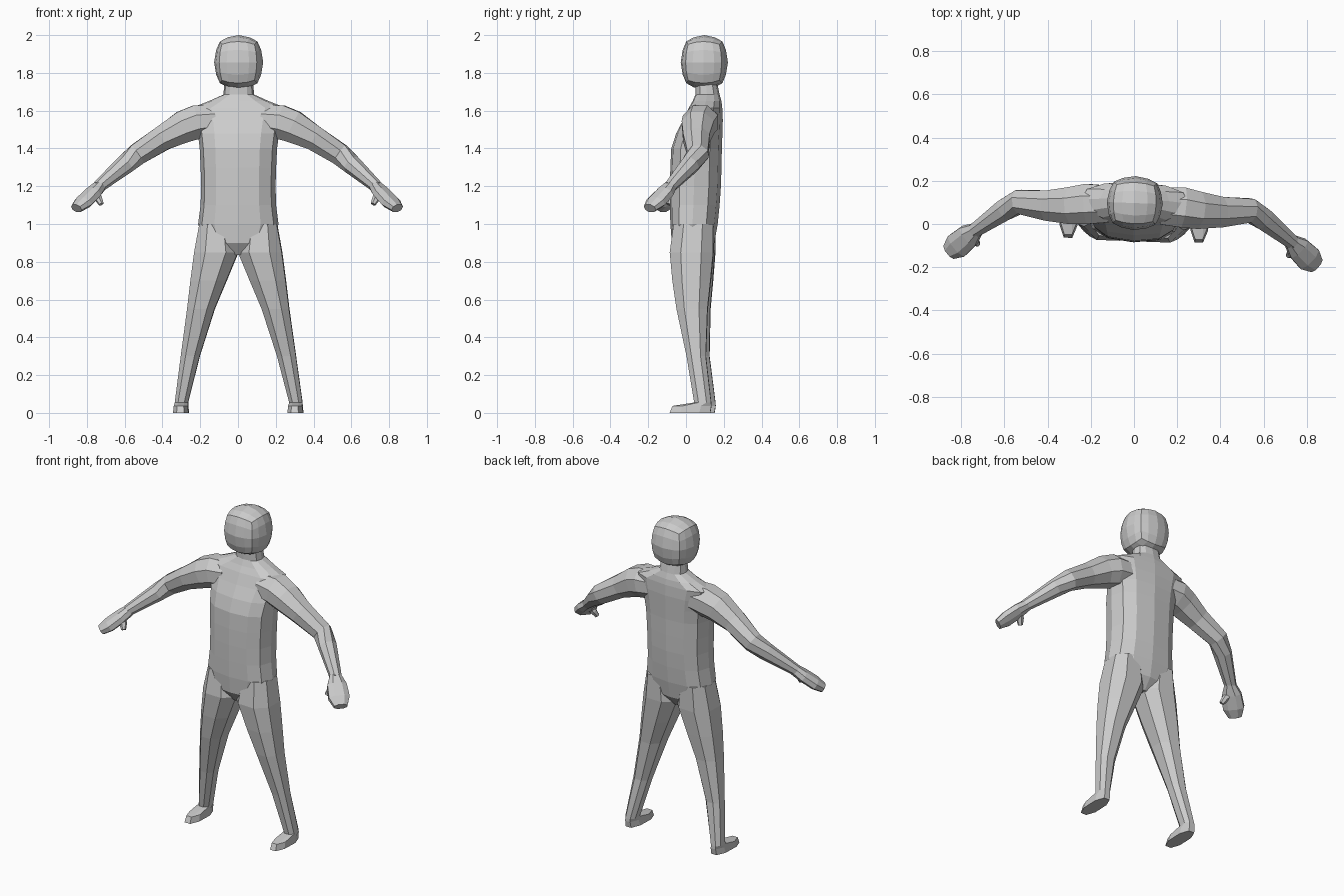
import bpy, bmesh, math
from mathutils import Vector, Matrix

if "Cube" in bpy.data.objects:
    bpy.data.objects.remove(bpy.data.objects["Cube"])

grey = bpy.data.materials.new("plain_grey")
grey.diffuse_color = (0.6, 0.6, 0.6, 1)
grey.use_nodes = True
grey.node_tree.nodes["Principled BSDF"].inputs["Base Color"].default_value = grey.diffuse_color
TURN = Matrix.Rotation(-0.037, 4, 'Z')  # whole figure is turned slightly


def finish(name, bm, mirrored=False):
    """Turn a bmesh into a flat shaded object."""
    if mirrored:
        bmesh.ops.scale(bm, vec=(-1, 1, 1), verts=bm.verts)
    bm.transform(TURN)
    bmesh.ops.recalc_face_normals(bm, faces=bm.faces)
    mesh = bpy.data.meshes.new(name)
    bm.to_mesh(mesh)
    bm.free()
    mesh.materials.append(grey)
    obj = bpy.data.objects.new(name, mesh)
    bpy.context.collection.objects.link(obj)


def loft(name, sections, sides, power=1.0, mirrored=False, half_step=False):
    """Skin rings given as (centre, half axis u, half axis v)."""
    bm = bmesh.new()
    rings = []
    off = math.pi / sides if half_step else 0
    grow = 1 / math.cos(off) ** power
    for c, u, v in sections:
        ring = []
        for i in range(sides):
            a = 2 * math.pi * i / sides + off
            ca = math.copysign(abs(math.cos(a)) ** power, math.cos(a)) * grow
            sa = math.copysign(abs(math.sin(a)) ** power, math.sin(a)) * grow
            ring.append(bm.verts.new(c + u * ca + v * sa))
        rings.append(ring)
    for a, b in zip(rings, rings[1:]):
        for i in range(sides):
            j = (i + 1) % sides
            bm.faces.new((a[i], a[j], b[j], b[i]))
    bm.faces.new(rings[0])
    bm.faces.new(rings[-1])
    finish(name, bm, mirrored)


def level(z, x0, x1, y0, y1):
    """Horizontal ring filling a rectangle."""
    return (Vector(((x0 + x1) / 2, (y0 + y1) / 2, z)),
            Vector(((x1 - x0) / 2, 0, 0)), Vector((0, (y1 - y0) / 2, 0)))


def along(path):
    """Rings square to a path of (x, y, z, half width, half height)."""
    pts = [Vector(p[:3]) for p in path]
    out = []
    for i, p in enumerate(path):
        d = (pts[min(i + 1, len(pts) - 1)] - pts[max(i - 1, 0)]).normalized()
        side = d.cross(Vector((0, 0, 1))).normalized()
        out.append((pts[i], side * p[3], side.cross(d) * p[4]))
    return out


# Torso and neck: z, half width, front y, back y
torso = [(0.835, 0.06, -0.03, 0.10), (0.90, 0.18, -0.075, 0.15),
         (1.00, 0.213, -0.083, 0.168), (1.10, 0.20, -0.085, 0.178),
         (1.20, 0.197, -0.085, 0.185), (1.30, 0.20, -0.083, 0.188),
         (1.40, 0.205, -0.078, 0.19), (1.48, 0.215, -0.052, 0.193),
         (1.55, 0.23, -0.015, 0.195), (1.615, 0.25, 0.015, 0.192),
         (1.65, 0.16, 0.035, 0.188), (1.685, 0.082, 0.05, 0.178),
         (1.75, 0.075, 0.05, 0.165)]
loft("torso", [level(z, -w, w, f, b) for z, w, f, b in torso], 12, 0.8)

# Head: cube rounded towards a sphere
bm = bmesh.new()
bmesh.ops.create_cube(bm, size=2)
bmesh.ops.subdivide_edges(bm, edges=bm.edges[:], cuts=3, use_grid_fill=True)
for v in bm.verts:
    p = v.co.lerp(v.co.normalized(), 0.8)
    v.co = (p.x * 0.13, 0.097 + p.y * 0.125, 1.856 + p.z * 0.144)
finish("head", bm)

# Leg with foot: z, inner x, outer x, front y, back y
leg = [(1.00, 0.03, 0.205, -0.06, 0.15), (0.85, 0.0, 0.232, -0.08, 0.15),
       (0.70, 0.062, 0.252, -0.065, 0.137), (0.55, 0.125, 0.27, -0.042, 0.122),
       (0.30, 0.205, 0.305, 0.013, 0.115), (0.055, 0.268, 0.338, 0.055, 0.145),
       (0.037, 0.266, 0.340, -0.06, 0.146), (0.0, 0.262, 0.344, -0.075, 0.14)]

# Arm, hand and thumb: x, y, z, half width, half height
arm = [(0.12, 0.088, 1.55, 0.085, 0.08), (0.22, 0.085, 1.54, 0.093, 0.09),
       (0.29, 0.075, 1.515, 0.086, 0.085), (0.40, 0.07, 1.455, 0.07, 0.066),
       (0.535, 0.083, 1.37, 0.055, 0.057), (0.60, 0.045, 1.315, 0.05, 0.048),
       (0.74, -0.06, 1.195, 0.032, 0.03)]
hand = [(0.725, -0.05, 1.205, 0.03, 0.03), (0.765, -0.085, 1.165, 0.055, 0.033),
        (0.815, -0.13, 1.115, 0.06, 0.033), (0.85, -0.16, 1.083, 0.038, 0.024)]
thumb = [(0.76, -0.08, 1.17, 0.02, 0.02), (0.735, -0.105, 1.135, 0.022, 0.02),
         (0.72, -0.12, 1.105, 0.014, 0.014)]

for label, m in (("right", False), ("left", True)):
    loft(label + "_leg", [level(*r) for r in leg], 8, 0.85, m, True)
    loft(label + "_arm", along(arm), 8, 1.0, m, True)
    loft(label + "_hand", along(hand), 8, 0.9, m, True)
    loft(label + "_thumb", along(thumb), 6, 1.0, m)
